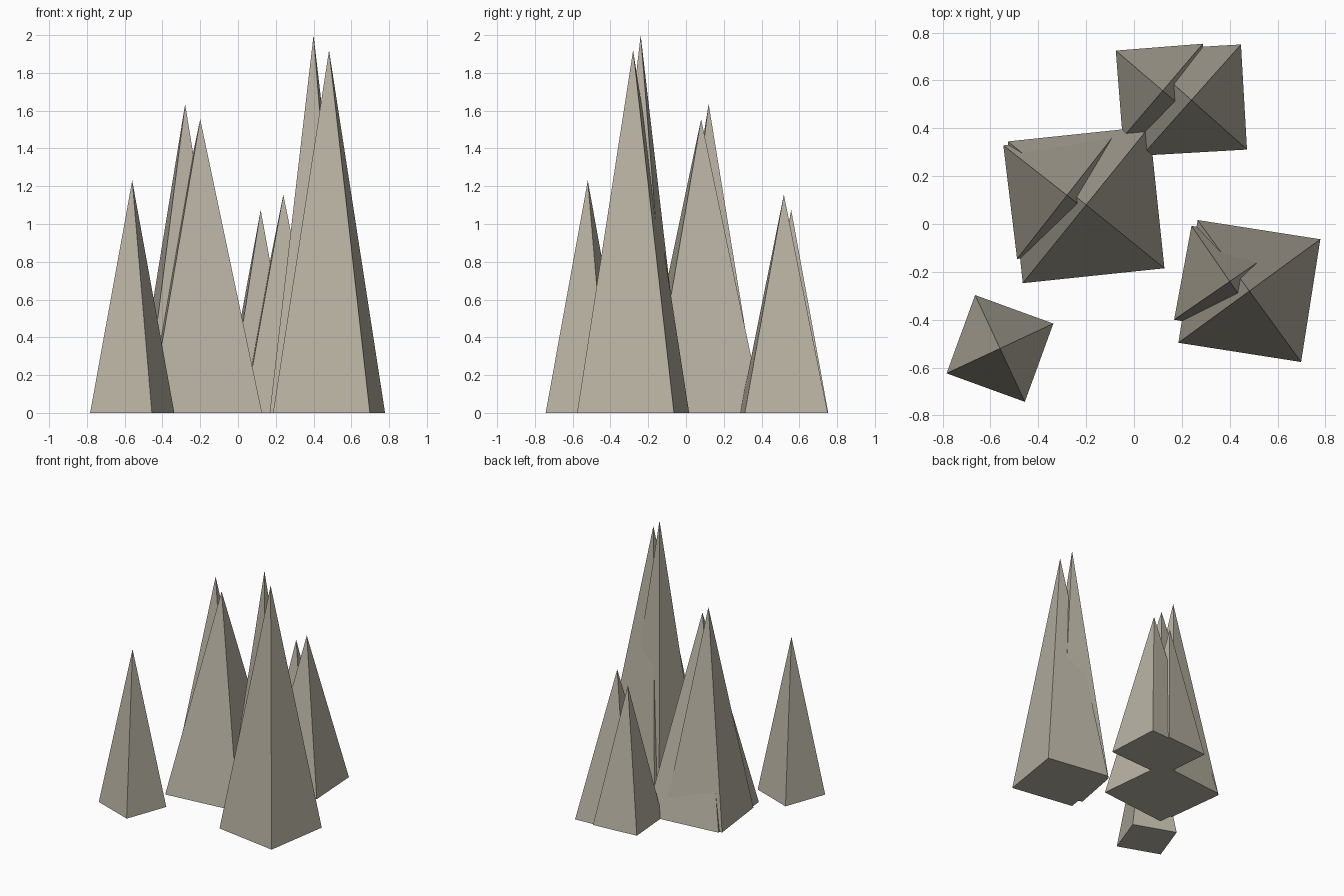
import bpy
import math

if "Cube" in bpy.data.objects:
    bpy.data.objects.remove(bpy.data.objects["Cube"])

# Pale weathered stone
stone = bpy.data.materials.new("pale_stone")
stone.diffuse_color = (0.48, 0.445, 0.365, 1.0)
stone.use_nodes = True
stone.node_tree.nodes["Principled BSDF"].inputs["Base Color"].default_value = stone.diffuse_color


def spike(name, x, y, height, radius, angle):
    """Four-sided pointed rock; angle is the direction of one base corner in degrees."""
    bpy.ops.mesh.primitive_cone_add(vertices=4, radius1=radius, radius2=0, depth=height,
                                    location=(x, y, height / 2))
    ob = bpy.context.object
    ob.name = name
    ob.rotation_euler.z = math.radians(angle)
    ob.data.materials.append(stone)


# Lone spike at the front left
spike("lone_spike", -0.56, -0.52, 1.23, 0.246, 25)

# Tall pair at the front right
spike("tall_spike_main", 0.482, -0.28, 1.92, 0.367, 36.1)
spike("tall_spike_twin", 0.40, -0.24, 2.0, 0.282, 34.5)

# Wide pair in the middle
spike("wide_spike_main", -0.20, 0.08, 1.555, 0.421, 51)
spike("wide_spike_twin", -0.28, 0.12, 1.635, 0.338, 51.9)

# Short pair at the back
spike("short_spike_main", 0.24, 0.518, 1.155, 0.311, 48.3)
spike("short_spike_twin", 0.12, 0.557, 1.075, 0.258, 49.5)
